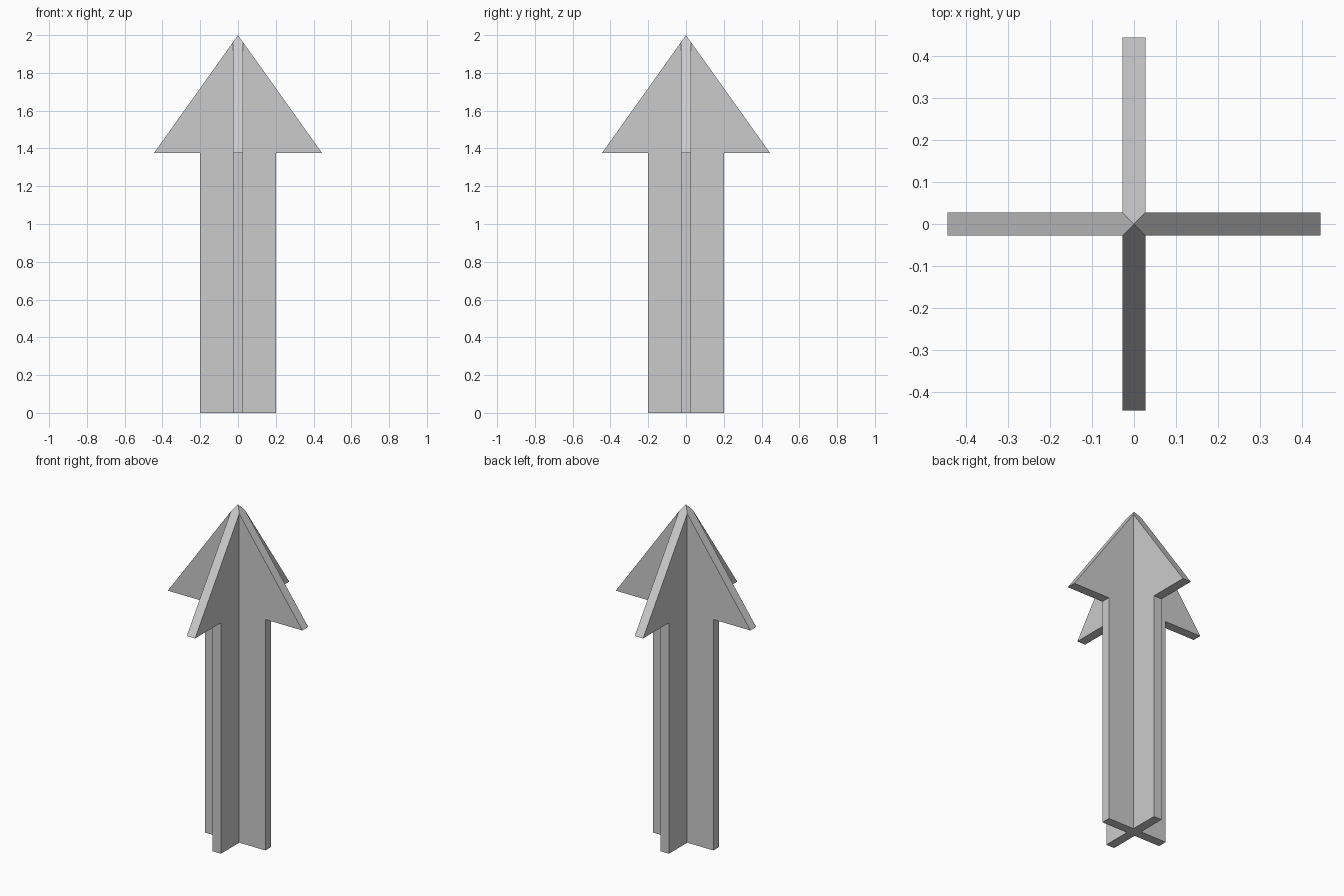
import bpy, bmesh, math
from mathutils import Matrix, Vector

if "Cube" in bpy.data.objects:
    bpy.data.objects.remove(bpy.data.objects["Cube"])

T = 0.0275                 # half plate thickness
SHAFT, HEAD = 0.2, 0.444   # half widths
SHOULDER, TOP = 1.377, 2.0
EDGE = TOP - (TOP - SHOULDER) * T / HEAD   # slope height where the fin leaves the core

# Outline of one fin: (distance from axis, height)
profile = [(T, 0), (SHAFT, 0), (SHAFT, SHOULDER), (HEAD, SHOULDER), (T, EDGE)]

bm = bmesh.new()


def face(points, turn):
    bm.faces.new([bm.verts.new(turn @ Vector(p)) for p in points])


# Four fins around the axis, each running in to the centre point
for i in range(4):
    turn = Matrix.Rotation(i * math.pi / 2, 3, 'Z')
    # flat sides
    face([(r, -T, z) for r, z in profile], turn)
    face([(r, T, z) for r, z in reversed(profile)], turn)
    # shaft edge and underside of the head
    for (r0, z0), (r1, z1) in zip(profile[1:3], profile[2:4]):
        face([(r0, -T, z0), (r0, T, z0), (r1, T, z1), (r1, -T, z1)], turn)
    # sloped top, ending in the pyramid tip
    face([(HEAD, -T, SHOULDER), (HEAD, T, SHOULDER), (T, T, EDGE),
          (0, 0, TOP), (T, -T, EDGE)], turn)
    # bottom, closed to the centre
    face([(0, 0, 0), (T, T, 0), (SHAFT, T, 0), (SHAFT, -T, 0), (T, -T, 0)], turn)

bmesh.ops.remove_doubles(bm, verts=bm.verts, dist=1e-4)
bmesh.ops.recalc_face_normals(bm, faces=bm.faces)

mesh = bpy.data.meshes.new("crossed_arrow")
bm.to_mesh(mesh)
bm.free()
bpy.context.collection.objects.link(bpy.data.objects.new("crossed_arrow", mesh))
